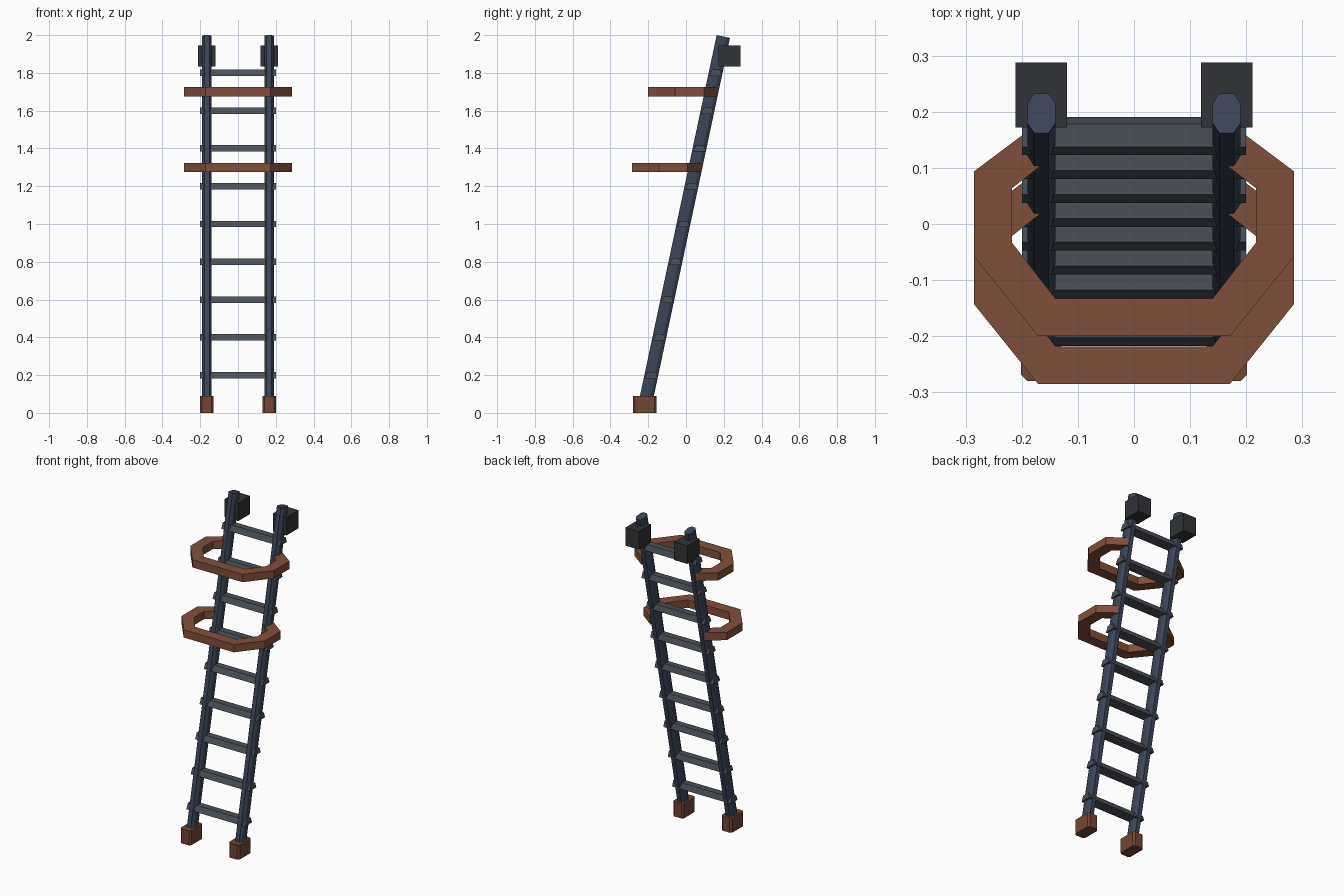
import bpy
import math
from mathutils import Vector

if "Cube" in bpy.data.objects:
    bpy.data.objects.remove(bpy.data.objects["Cube"])

LEAN = math.tan(math.radians(12))


def rail_y(z):
    return 0.1975 + (z - 1.9925) * LEAN


def material(name, rgb):
    m = bpy.data.materials.new(name)
    m.diffuse_color = (*rgb, 1)
    m.use_nodes = True
    m.node_tree.nodes["Principled BSDF"].inputs["Base Color"].default_value = m.diffuse_color
    return m


RAIL = material("blue_grey", (0.045, 0.058, 0.098))
RUNG = material("grey", (0.07, 0.08, 0.098))
CAP = material("dark_grey", (0.032, 0.033, 0.038))
BROWN = material("brown", (0.216, 0.078, 0.043))
FOOT = material("dark_brown", (0.17, 0.062, 0.035))


def loft(name, a, b, mat):
    """Solid between two matching outlines."""
    n = len(a)
    faces = [tuple(reversed(range(n))), tuple(range(n, 2 * n))]
    faces += [(i, (i + 1) % n, n + (i + 1) % n, n + i) for i in range(n)]
    me = bpy.data.meshes.new(name)
    me.from_pydata([tuple(p) for p in a + b], [], faces)
    me.materials.append(mat)
    ob = bpy.data.objects.new(name, me)
    bpy.context.collection.objects.link(ob)
    return ob


def chamfered(hx, hy, cx, cy):
    """Rectangle outline with cut corners, counter-clockwise."""
    return [(hx, -hy + cy), (hx, hy - cy), (hx - cx, hy), (-hx + cx, hy),
            (-hx, hy - cy), (-hx, -hy + cy), (-hx + cx, -hy), (hx - cx, -hy)]


def box(name, x, y, z, mat):
    a = [(x[0], y[0], z[0]), (x[1], y[0], z[0]), (x[1], y[1], z[0]), (x[0], y[1], z[0])]
    return loft(name, a, [(p[0], p[1], z[1]) for p in a], mat)


across = Vector((0, math.cos(math.radians(12)), -math.sin(math.radians(12))))
for side, s in (("left", -1), ("right", 1)):
    # leaning rails with an eight-sided section, cut square to their length
    ends = []
    for z in (0.03, 1.9925):
        c = Vector((s * 0.165, rail_y(z), z))
        ends.append([c + Vector((x, 0, 0)) + across * y
                     for x, y in chamfered(0.025, 0.036, 0.012, 0.018)])
    loft(f"rail_{side}", *ends, RAIL)

    # feet
    outline = chamfered(0.036, 0.0625, 0.011, 0.011)
    loft(f"foot_{side}", *[[(s * 0.165 + x, -0.2175 + y, z) for x, y in outline]
                           for z in (0, 0.09)], FOOT)

    # wall blocks behind the rail tops
    box(f"wall_block_{side}", (s * 0.165 - 0.046, s * 0.165 + 0.046),
        (0.172, 0.288), (1.833, 1.945), CAP)

# rungs: flat treads, narrower on top
for i in range(1, 10):
    z = 0.2 * i
    y = rail_y(z)
    prof = [(-0.034, -0.017), (0.034, -0.017), (0.022, 0.017), (-0.019, 0.017)]
    loft(f"rung_{i}", *[[(x, y + a, z + b) for a, b in prof] for x in (-0.2, 0.2)], RUNG)

# open safety hoops, ends buried in the rails
outer = [(0.186, 0.168), (0.285, 0.094), (0.285, -0.058), (0.171, -0.2)]
inner = [(0.144, 0.121), (0.217, 0.064), (0.217, -0.034), (0.14, -0.133)]
outer += [(-x, y) for x, y in reversed(outer)]
inner += [(-x, y) for x, y in reversed(inner)]
for name, z, dy in (("upper_hoop", 1.7, 0.0), ("lower_hoop", 1.3, -0.085)):
    n = len(outer)
    verts = [(x, y + dy, z + h) for h in (-0.024, 0.024) for x, y in outer + inner]
    faces = []
    for i in range(n - 1):
        o, p, q, r = i, i + 1, n + i + 1, n + i
        t = 2 * n
        faces += [(o, p, q, r), (o + t, r + t, q + t, p + t),
                  (o, o + t, p + t, p), (r, q, q + t, r + t)]
    faces += [(0, n, 3 * n, 2 * n), (n - 1, 3 * n - 1, 4 * n - 1, 2 * n - 1)]
    me = bpy.data.meshes.new(name)
    me.from_pydata(verts, [], faces)
    me.materials.append(BROWN)
    bpy.context.collection.objects.link(bpy.data.objects.new(name, me))
